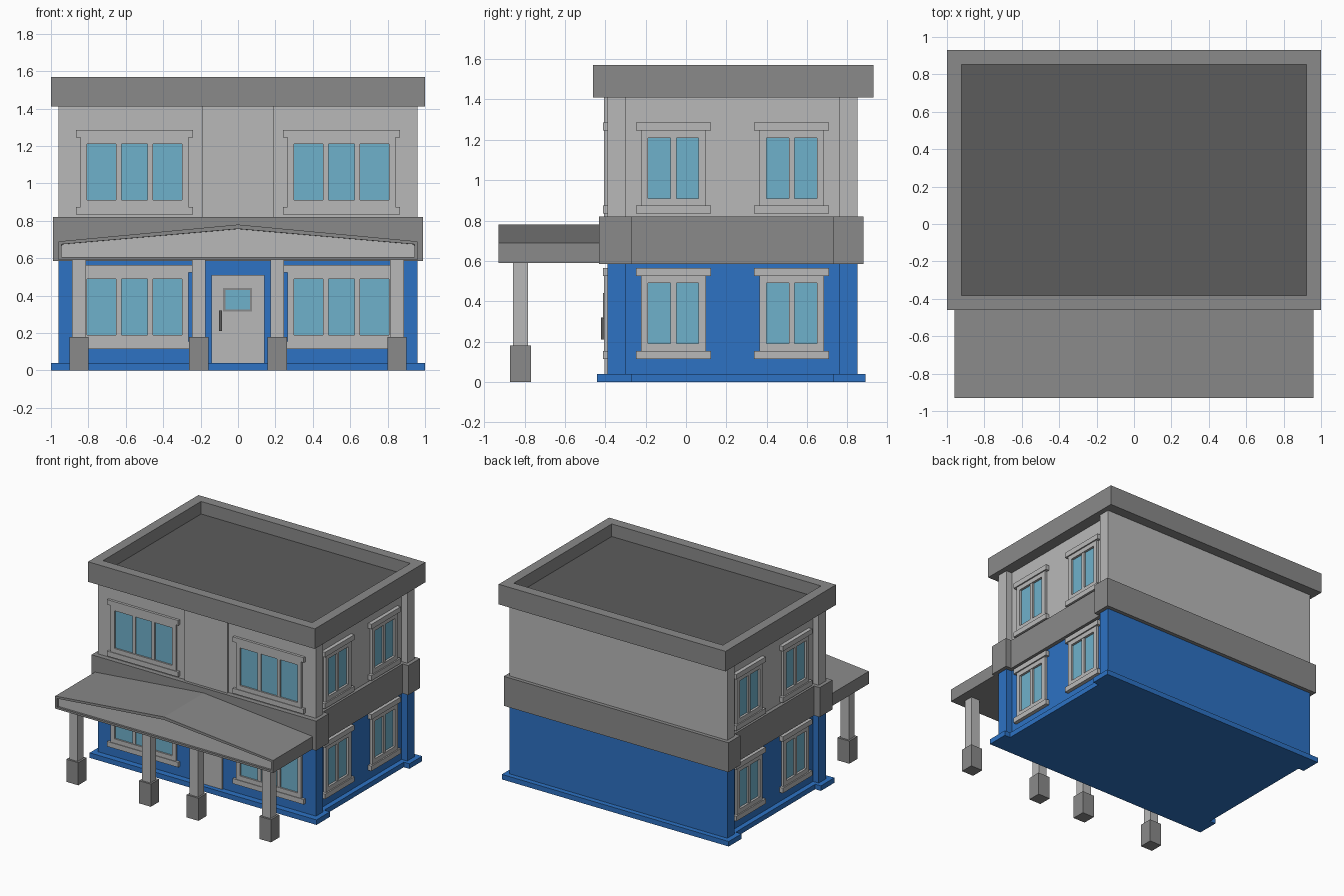
import bpy, bmesh

if "Cube" in bpy.data.objects:
    bpy.data.objects.remove(bpy.data.objects["Cube"], do_unlink=True)


def material(name, r, g, b):
    m = bpy.data.materials.new(name)
    m.use_nodes = True
    m.diffuse_color = (r, g, b, 1)
    m.node_tree.nodes["Principled BSDF"].inputs["Base Color"].default_value = (r, g, b, 1)
    return m


LIGHT = material("light grey", 0.485, 0.485, 0.485)
GREY = material("mid grey", 0.254, 0.254, 0.254)
DARK = material("dark grey", 0.107, 0.107, 0.107)
BLUE = material("blue", 0.026, 0.168, 0.552)
GLASS = material("glass blue", 0.159, 0.44, 0.597)


def finish(bm, name, *mats):
    bmesh.ops.recalc_face_normals(bm, faces=bm.faces)
    mesh = bpy.data.meshes.new(name)
    bm.to_mesh(mesh)
    bm.free()
    for m in mats:
        mesh.materials.append(m)
    obj = bpy.data.objects.new(name, mesh)
    bpy.context.collection.objects.link(obj)
    return obj


def add_box(bm, x0, x1, y0, y1, z0, z1):
    verts = bmesh.ops.create_cube(bm, size=1)["verts"]
    for v in verts:
        v.co.x = x1 if v.co.x > 0 else x0
        v.co.y = y1 if v.co.y > 0 else y0
        v.co.z = z1 if v.co.z > 0 else z0


def boxes(name, mat, *bounds):
    bm = bmesh.new()
    for b in bounds:
        add_box(bm, *b)
    return finish(bm, name, mat)


def prism(points, offset):
    """Closed outline swept along an offset."""
    bm = bmesh.new()
    face = bm.faces.new([bm.verts.new(p) for p in points])
    swept = bmesh.ops.extrude_face_region(bm, geom=[face], use_keep_orig=True)["geom"]
    moved = [g for g in swept if isinstance(g, bmesh.types.BMVert)]
    bmesh.ops.translate(bm, verts=moved, vec=offset)
    bmesh.ops.recalc_face_normals(bm, faces=bm.faces)
    return bm


# Storeys: footprint with side walls set back between the corner piers
SETBACK = 0.05


def storey(name, mat, x, y0, y1, n0, n1, z0, z1):
    half = [(x, y0), (x, n0), (x - SETBACK, n0), (x - SETBACK, n1), (x, n1), (x, y1)]
    outline = half + [(-px, py) for px, py in reversed(half)]
    finish(prism([(px, py, z0) for px, py in outline], (0, 0, z1 - z0)), name, mat)


FRONT = -0.39
storey("base_plinth", BLUE, 1.0, -0.44, 0.89, -0.27, 0.73, 0, 0.04)
storey("lower_walls", BLUE, 0.96, FRONT, 0.85, -0.3, 0.76, 0.04, 0.59)
storey("middle_band", GREY, 0.99, -0.43, 0.88, -0.27, 0.73, 0.585, 0.82)
storey("upper_walls", LIGHT, 0.96, FRONT, 0.85, -0.3, 0.76, 0.82, 1.41)
boxes("upper_centre_panel", LIGHT, (-0.19, 0.19, -0.405, FRONT, 0.82, 1.41))

# Flat roof with a sunken top
bm = bmesh.new()
add_box(bm, -1, 1, -0.46, 0.93, 1.41, 1.57)
bmesh.ops.recalc_face_normals(bm, faces=bm.faces)
top = max(bm.faces, key=lambda f: f.calc_center_median().z)
bmesh.ops.inset_region(bm, faces=[top], thickness=0.11)
ring = bmesh.ops.extrude_discrete_faces(bm, faces=[top])["faces"]
bottom = ring[0]
bottom.material_index = 1
bmesh.ops.translate(bm, verts=bottom.verts, vec=(0, 0, -0.1))
# Inner walls between the rim and the sunken floor
finish(bm, "flat_roof", GREY, DARK)


# Windows, described along the wall and mapped onto the front or a side
def on_wall(side, u0, u1, z0, z1, depth):
    if side == "front":
        return (u0, u1, FRONT - depth, FRONT + 0.005, z0, z1)
    wall = 0.96 - SETBACK
    if side == "left":
        return (wall - 0.005, wall + depth, u0, u1, z0, z1)
    return (-wall - depth, -wall + 0.005, u0, u1, z0, z1)


def window(side, label, centre, half, panes, z):
    """z is the bottom of the glass; half is half the glass width."""
    zt = z + 0.3
    a, b = centre - half, centre + half
    frame, trim = (0.015, 0.02) if side == "front" else (0.02, 0.03)
    rim = 0.035
    name = f"{label}_window"
    boxes(name + "_glass", GLASS, on_wall(side, a, b, z, zt, 0.002))
    parts = [
        (a - rim, a, z - rim, zt + rim, frame),
        (b, b + rim, z - rim, zt + rim, frame),
        (a, b, z - rim, z, frame),
        (a, b, zt, zt + rim, frame),
        (a - 0.06, b + 0.06, zt + rim, zt + 0.075, trim),
        (a - 0.06, b + 0.06, z - 0.075, z - rim, trim),
    ]
    for i in range(1, panes):
        m = a + (b - a) * i / panes
        parts.append((m - 0.014, m + 0.014, z, zt, frame - 0.004))
    boxes(name + "_frame", LIGHT, *[on_wall(side, *p) for p in parts])


for level, z in (("lower", 0.19), ("upper", 0.91)):
    for hand, s in (("left", 1), ("right", -1)):
        window("front", f"{level}_front_{hand}", s * 0.553, 0.253, 3, z)
        window(hand, f"{level}_{hand}_fore", -0.062, 0.125, 2, z)
        window(hand, f"{level}_{hand}_rear", 0.523, 0.125, 2, z)

# Front door
boxes("door", LIGHT, on_wall("front", -0.142, 0.142, 0.04, 0.51, 0.014))
boxes("door_window_frame", GREY,
      on_wall("front", -0.08, 0.075, 0.315, 0.327, 0.02),
      on_wall("front", -0.08, 0.075, 0.43, 0.442, 0.02),
      on_wall("front", -0.08, -0.068, 0.327, 0.43, 0.02),
      on_wall("front", 0.063, 0.075, 0.327, 0.43, 0.02))
boxes("door_window_glass", GLASS, on_wall("front", -0.068, 0.063, 0.327, 0.43, 0.016))
boxes("door_handle", DARK, on_wall("front", -0.102, -0.086, 0.21, 0.32, 0.03))

# Porch roof: shallow gable with a recessed light panel in its front
gable = [(-0.96, 0.59), (0.96, 0.59), (0.96, 0.69), (0, 0.78), (-0.96, 0.69)]
bm = prism([(x, -0.93, z) for x, z in gable], (0, 0.52, 0))
front = min(bm.faces, key=lambda f: f.calc_center_median().y)
bmesh.ops.inset_region(bm, faces=[front], thickness=0.023)
bmesh.ops.inset_region(bm, faces=[front], thickness=0.001, depth=-0.015)
front.material_index = 1
finish(bm, "porch_roof", GREY, LIGHT)

# Porch columns on square footings
for i, x in enumerate((-0.85, -0.21, 0.21, 0.85)):
    y = -0.82
    boxes(f"porch_column_{i + 1}", LIGHT, (x - 0.037, x + 0.037, y - 0.037, y + 0.037, 0.18, 0.6))
    boxes(f"column_footing_{i + 1}", GREY, (x - 0.052, x + 0.052, y - 0.052, y + 0.052, 0, 0.18))
